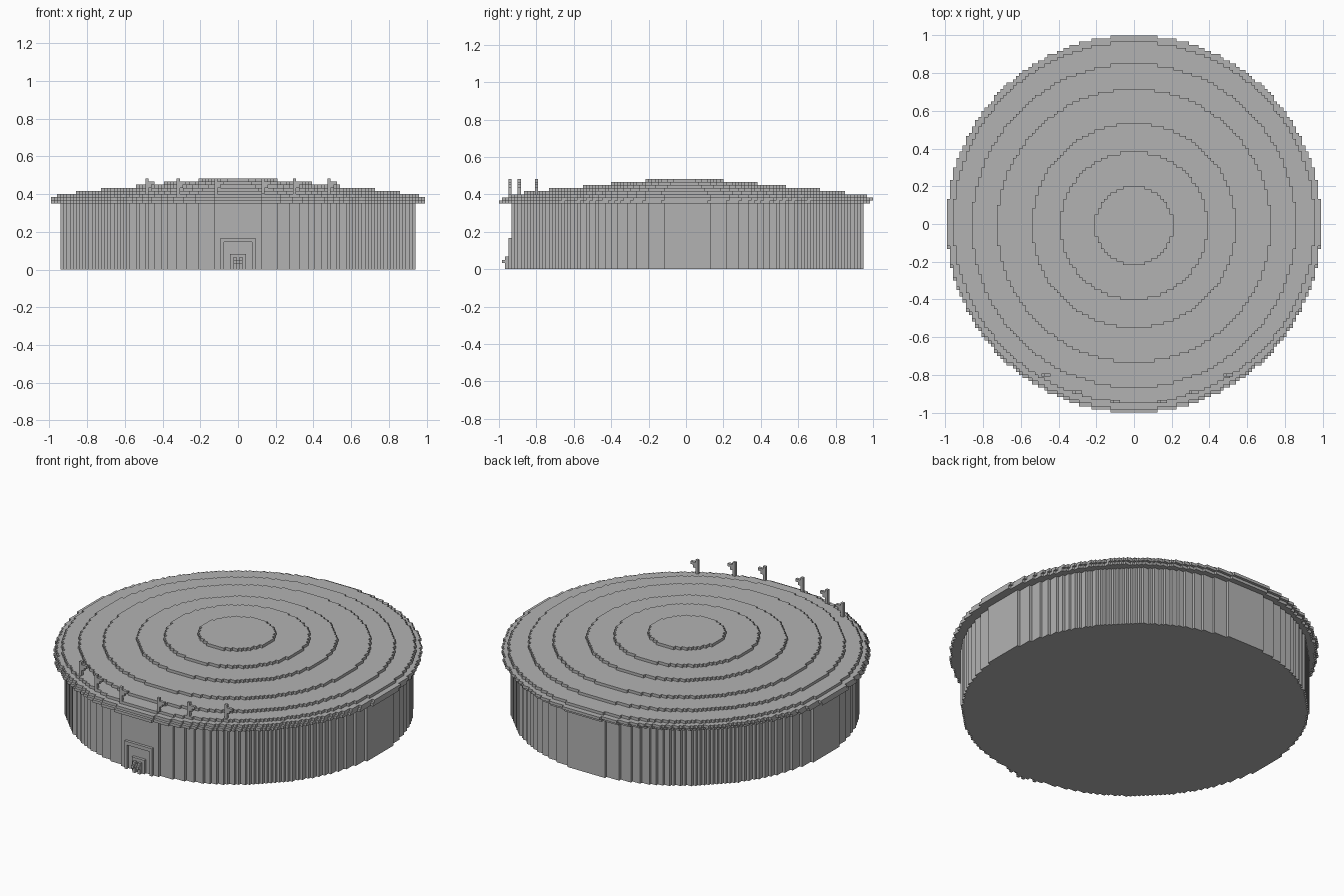
import bpy, bmesh, math

cube = bpy.data.objects.get("Cube")
if cube:
    bpy.data.objects.remove(cube, do_unlink=True)

V = 1 / 60  # size of one block

stone = bpy.data.materials.new("grey_stone")
stone.use_nodes = True
GREY = (0.45, 0.45, 0.45, 1)
stone.diffuse_color = GREY
stone.node_tree.nodes["Principled BSDF"].inputs["Base Color"].default_value = GREY


def finish(name, bm):
    bmesh.ops.recalc_face_normals(bm, faces=bm.faces)
    mesh = bpy.data.meshes.new(name)
    bm.to_mesh(mesh)
    bm.free()
    mesh.materials.append(stone)
    obj = bpy.data.objects.new(name, mesh)
    bpy.context.collection.objects.link(obj)
    return obj


def block_disc(name, width, z0, z1, shift):
    """Stepped disc, an odd number of blocks wide, between two block heights."""
    r = width / 2
    n = width // 2
    half = [math.floor(math.sqrt(r * r - i * i)) + 0.5 for i in range(-n, n + 1)]
    upper = []
    for k, h in enumerate(half):
        x = k - n
        if k and half[k - 1] == h:
            upper[-1] = (x + 0.5, h)
        else:
            upper += [(x - 0.5, h), (x + 0.5, h)]
    outline = upper + [(x, -y) for x, y in reversed(upper)]
    bm = bmesh.new()
    base = bm.faces.new([bm.verts.new((x * V, (y + shift) * V, z0 * V)) for x, y in outline])
    ext = bmesh.ops.extrude_face_region(bm, geom=[base], use_keep_orig=True)
    top = [g for g in ext["geom"] if isinstance(g, bmesh.types.BMVert)]
    bmesh.ops.translate(bm, verts=top, vec=(0, 0, (z1 - z0) * V))
    return finish(name, bm)


def boxes(name, spans):
    """Boxes given as (x0, x1, y0, y1, z0, z1) in blocks."""
    bm = bmesh.new()
    for x0, x1, y0, y1, z0, z1 in spans:
        verts = bmesh.ops.create_cube(bm, size=V)["verts"]
        bmesh.ops.scale(bm, vec=(x1 - x0, y1 - y0, z1 - z0), verts=verts)
        bmesh.ops.translate(bm, verts=verts,
                            vec=((x0 + x1) / 2 * V, (y0 + y1) / 2 * V, (z0 + z1) / 2 * V))
    return finish(name, bm)


# Drum wall and overhanging rim
block_disc("drum_wall", 113, 0, 21, 0.5)
block_disc("rim_lower", 119, 21, 22, -0.5)
block_disc("rim_middle", 119, 22, 23, 0.5)
block_disc("rim_upper", 115, 23, 24, 0.5)

# Stepped shallow roof
for k, width in enumerate((103, 87, 65, 47, 25)):
    block_disc(f"roof_step_{k + 1}", width, 24 + k, 25 + k, -0.5)

# Doorway: frame, inner door and small figure on the front wall
FRONT = -56
boxes("door_frame", [(-5.5, -4.5, FRONT - 1, FRONT, 0, 10),
                     (4.5, 5.5, FRONT - 1, FRONT, 0, 10),
                     (-4.5, 4.5, FRONT - 1, FRONT, 8.7, 10)])
boxes("inner_door", [(-2.5, 2.5, FRONT - 1, FRONT, 0, 5)])
boxes("door_figure", [(-1.5, 1.5, FRONT - 2, FRONT - 1, 2, 3),
                      (-1.5, -0.5, FRONT - 2, FRONT - 1, 0, 4),
                      (0.5, 1.5, FRONT - 2, FRONT - 1, 0, 4),
                      (-1.5, -0.5, FRONT - 3, FRONT - 2, 2, 3),
                      (0.5, 1.5, FRONT - 3, FRONT - 2, 2, 3)])

# Flags along the front rim
for k, (x, y) in enumerate(((-29, -48), (-19, -53.5), (-7, -56.5),
                            (8, -56.5), (18, -53.5), (29, -48))):
    boxes(f"flag_{k + 1}", [(x - 0.5, x + 0.5, y - 0.5, y + 0.5, 24, 29),
                            (x + 0.5, x + 1.5, y - 0.5, y + 0.5, 26, 28),
                            (x + 1.5, x + 2.5, y - 0.5, y + 0.5, 27, 28)])
